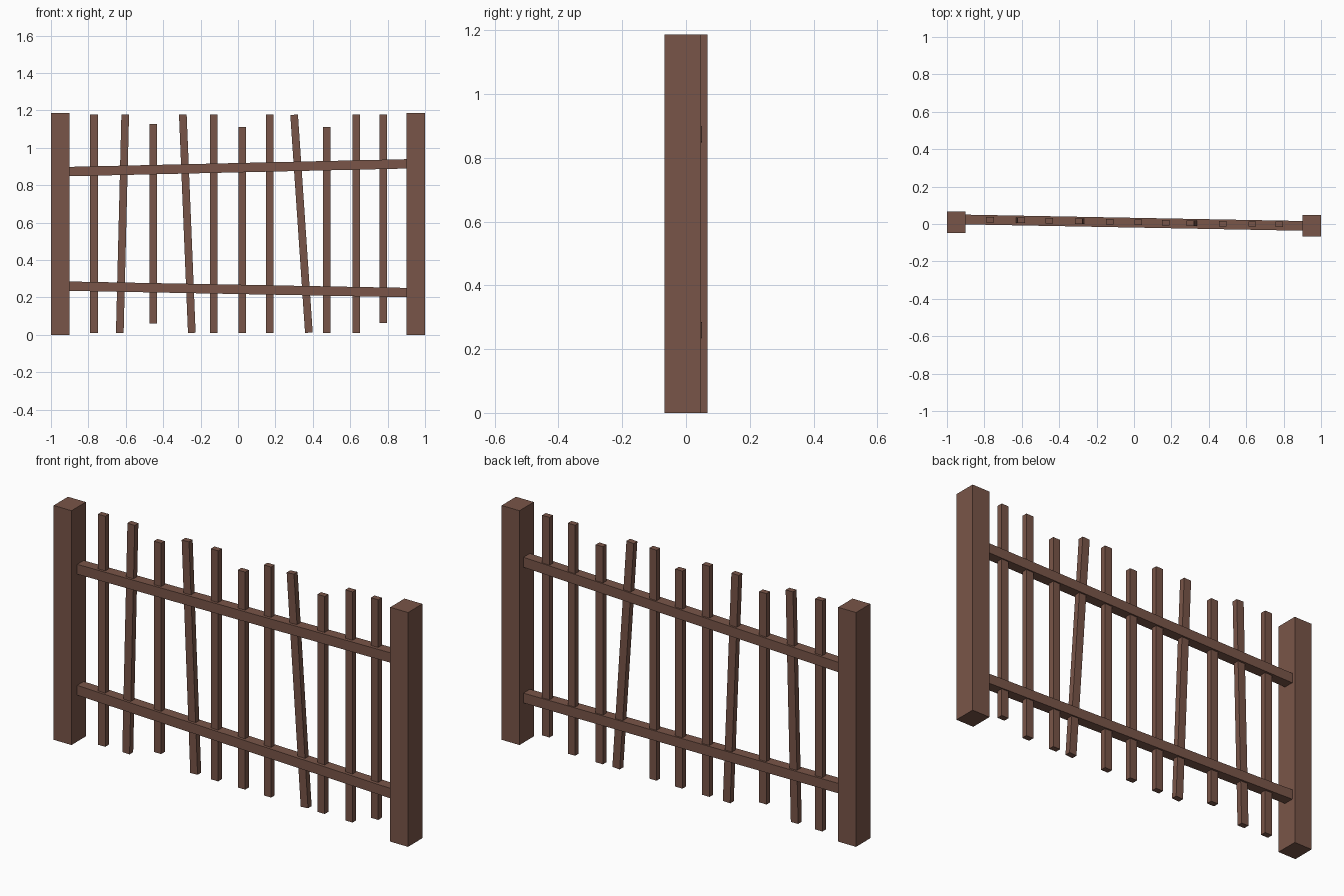
import bpy, bmesh, math
from mathutils import Matrix, Vector

if "Cube" in bpy.data.objects:
    bpy.data.objects.remove(bpy.data.objects["Cube"])

wood = bpy.data.materials.new("brown_wood")
wood.diffuse_color = (0.191, 0.091, 0.065, 1)
wood.use_nodes = True
wood.node_tree.nodes["Principled BSDF"].inputs["Base Color"].default_value = wood.diffuse_color


def box(name, size, matrix):
    bm = bmesh.new()
    bmesh.ops.create_cube(bm, size=1)
    bm.transform(matrix @ Matrix.Diagonal((*size, 1)))
    me = bpy.data.meshes.new(name)
    bm.to_mesh(me)
    bm.free()
    me.materials.append(wood)
    ob = bpy.data.objects.new(name, me)
    bpy.context.collection.objects.link(ob)
    return ob


# end posts, slightly offset from each other in depth
for side, x, y in (("left", -0.95, 0.01), ("right", 0.95, -0.01)):
    box(side + "_post", (0.1, 0.115, 1.187), Matrix.Translation((x, y, 0.5935)))

# crooked rails: sheared so the ends sit flat against the posts
for name, z0, z1 in (("upper_rail", 0.873, 0.914), ("lower_rail", 0.26, 0.226)):
    y0, y1 = 0.024, -0.01
    shear = Matrix.Identity(4)
    shear[1][0] = (y1 - y0) / 1.8
    shear[2][0] = (z1 - z0) / 1.8
    centre = Matrix.Translation((0, (y0 + y1) / 2, (z0 + z1) / 2))
    box(name, (1.81, 0.052, 0.05), centre @ shear)

# pickets: x at bottom, x at top, bottom z, top z
pickets = [
    (-0.77, -0.77, 0.01, 1.178), (-0.632, -0.603, 0.01, 1.178),
    (-0.453, -0.453, 0.06, 1.128), (-0.247, -0.295, 0.01, 1.178),
    (-0.13, -0.13, 0.01, 1.178), (0.023, 0.023, 0.01, 1.112),
    (0.17, 0.17, 0.01, 1.178), (0.379, 0.3, 0.01, 1.178),
    (0.474, 0.474, 0.01, 1.112), (0.632, 0.632, 0.01, 1.178),
    (0.777, 0.777, 0.063, 1.178),
]
for i, (xb, xt, zb, zt) in enumerate(pickets):
    x = (xb + xt) / 2
    tilt = math.atan2(xt - xb, zt - zb)
    m = Matrix.Translation((x, 0.01 - 0.016 * x, (zb + zt) / 2)) @ Matrix.Rotation(tilt, 4, 'Y')
    box(f"picket_{i + 1}", (0.041, 0.029, zt - zb), m)
